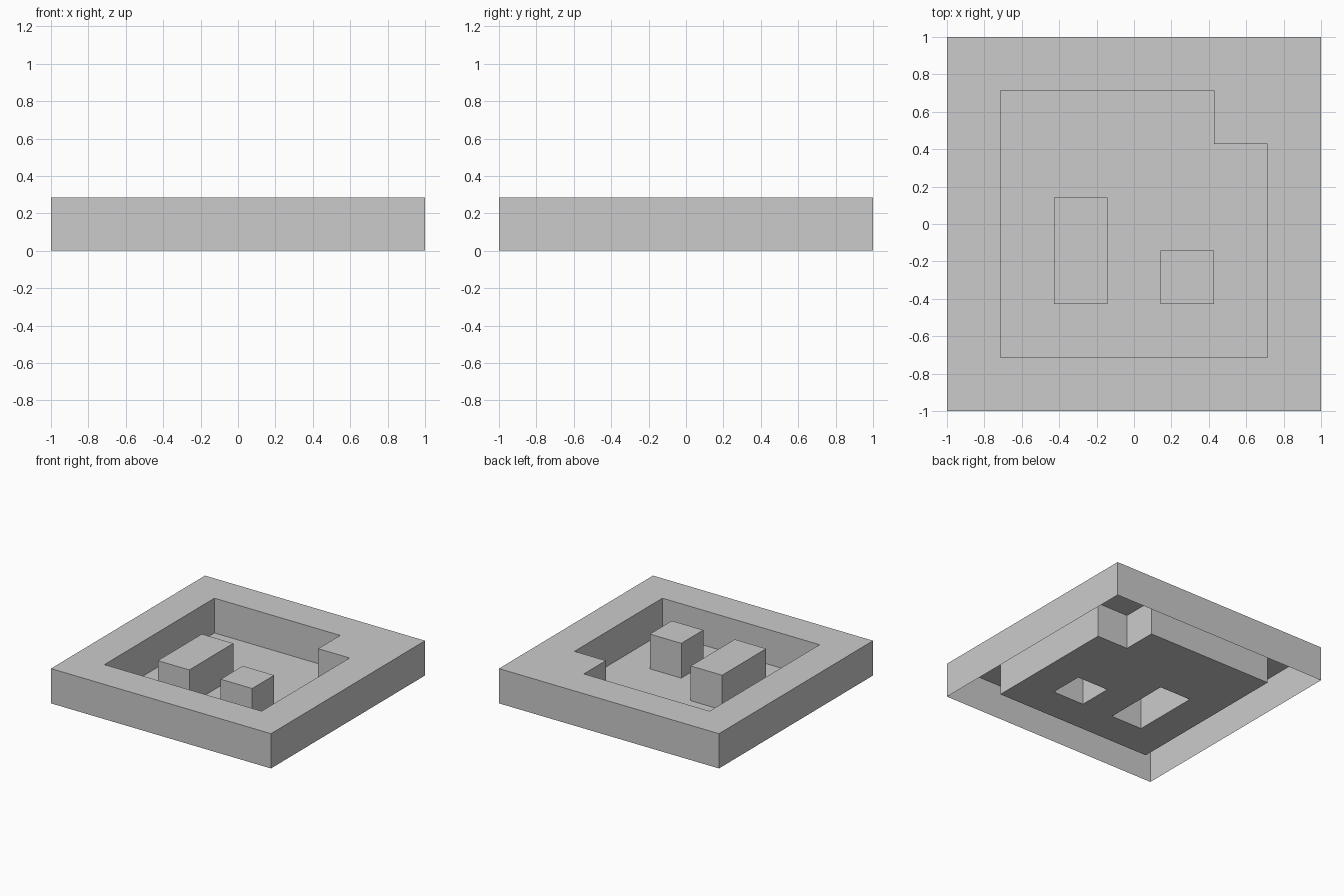
import bpy
import bmesh

if "Cube" in bpy.data.objects:
    bpy.data.objects.remove(bpy.data.objects["Cube"])

# Floor plan, back row first: # border wall, . floor, A long pillar, B short pillar
PLAN = [
    "#######",
    "#....##",
    "#.....#",
    "#.A...#",
    "#.A.B.#",
    "#.....#",
    "#######",
]
N = len(PLAN)
CELL = 2 / N


def cells_of(mark):
    return {(c, N - 1 - r) for r, row in enumerate(PLAN)
            for c, ch in enumerate(row) if ch == mark}


def build(name, mark, height):
    """Cover the marked cells at a height, with side walls down to z = 0 and an open underside."""
    cells = cells_of(mark)
    bm = bmesh.new()

    def quad(points):
        bm.faces.new([bm.verts.new((x * CELL - 1, y * CELL - 1, z)) for x, y, z in points])

    for i, j in sorted(cells):
        ring = [(i, j), (i + 1, j), (i + 1, j + 1), (i, j + 1)]
        quad([(x, y, height) for x, y in ring])
        if height == 0:
            continue
        for k, (dx, dy) in enumerate([(0, -1), (1, 0), (0, 1), (-1, 0)]):
            if (i + dx, j + dy) not in cells:
                a, b = ring[k], ring[(k + 1) % 4]
                quad([(*a, 0), (*b, 0), (*b, height), (*a, height)])

    bmesh.ops.remove_doubles(bm, verts=bm.verts, dist=1e-4)
    mesh = bpy.data.meshes.new(name)
    bm.to_mesh(mesh)
    bm.free()
    obj = bpy.data.objects.new(name, mesh)
    bpy.context.collection.objects.link(obj)


# Hollow border wall with one stepped inner corner
build("border_wall", "#", CELL)
# Sunken floor sheet, open beneath the pillars
build("floor", ".", 0)
# Free-standing pillars
build("long_pillar", "A", CELL)
build("short_pillar", "B", CELL)
